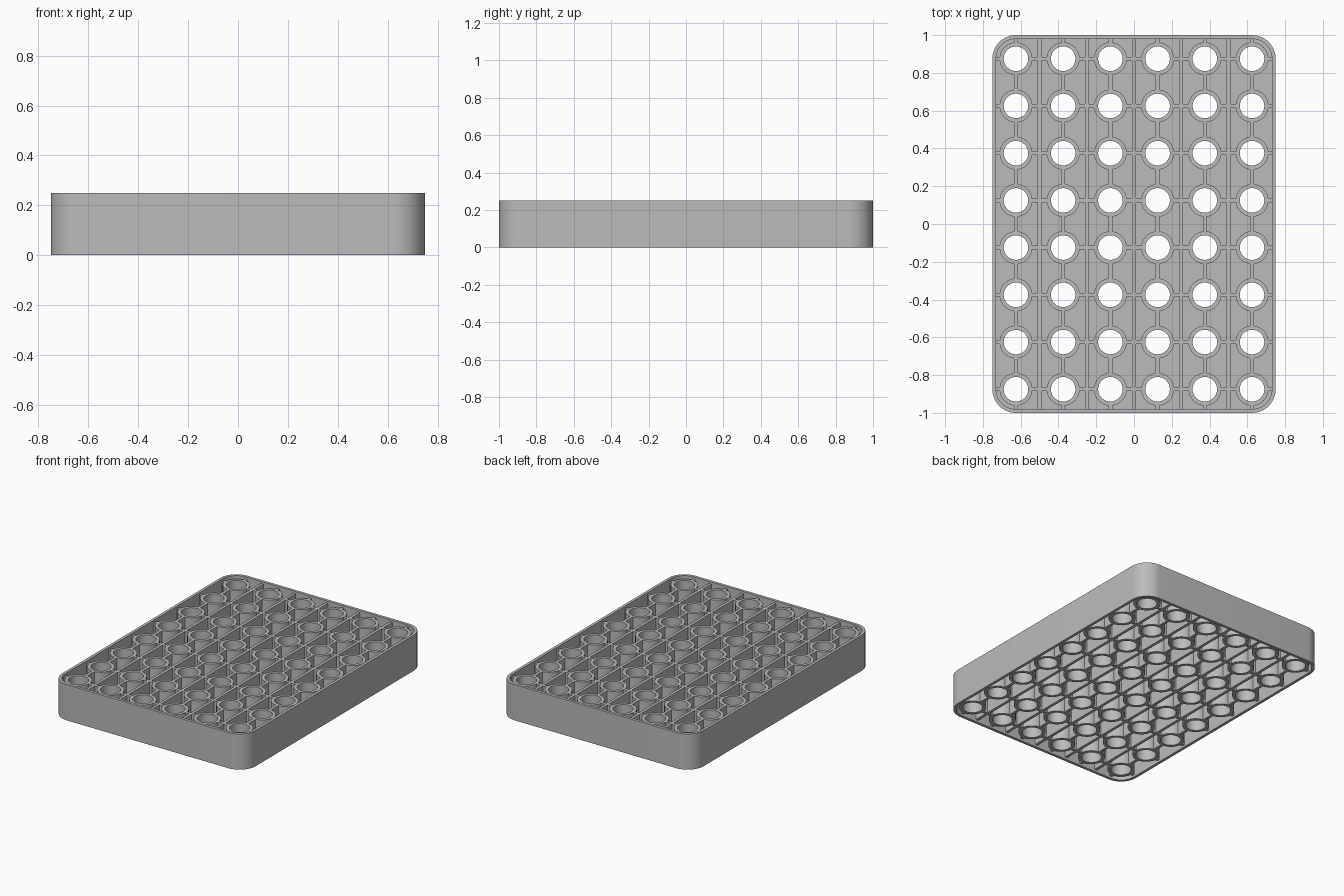
import bpy, bmesh
from math import cos, sin, pi, radians

if "Cube" in bpy.data.objects:
    bpy.data.objects.remove(bpy.data.objects["Cube"])

COLS, ROWS, PITCH = 6, 8, 0.25
HX, HY, H = 0.75, 1.0, 0.25
WALL = 0.02            # wall and rib thickness
LOW, HIGH = 0.015, 0.235   # inner parts sit just inside both rims
R_IN, R_OUT, SEG = 0.065, 0.087, 32
XS = [(i - (COLS - 1) / 2) * PITCH for i in range(COLS)]
YS = [(j - (ROWS - 1) / 2) * PITCH for j in range(ROWS)]

grey = bpy.data.materials.new("light_grey")
grey.use_nodes = True
colour = (0.5, 0.5, 0.5, 1)
grey.diffuse_color = colour
grey.node_tree.nodes["Principled BSDF"].inputs["Base Color"].default_value = colour


def finish(name, bm, smooth=False):
    bmesh.ops.recalc_face_normals(bm, faces=bm.faces)
    mesh = bpy.data.meshes.new(name)
    bm.to_mesh(mesh)
    bm.free()
    mesh.materials.append(grey)
    ob = bpy.data.objects.new(name, mesh)
    bpy.context.collection.objects.link(ob)
    if smooth:
        bpy.ops.object.select_all(action='DESELECT')
        ob.select_set(True)
        bpy.context.view_layer.objects.active = ob
        bpy.ops.object.shade_smooth_by_angle(angle=radians(30))


def box(bm, x0, x1, y0, y1, z0, z1):
    verts = bmesh.ops.create_cube(bm, size=1)["verts"]
    for v in verts:
        v.co.x = x1 if v.co.x > 0 else x0
        v.co.y = y1 if v.co.y > 0 else y0
        v.co.z = z1 if v.co.z > 0 else z0


def sleeve(bm, inner, outer, z0, z1):
    """Closed solid between two matching outlines."""
    loops = [[bm.verts.new((x, y, z)) for x, y in pts]
             for pts, z in ((inner, z0), (outer, z0), (outer, z1), (inner, z1))]
    n = len(inner)
    for k in range(4):
        a, b = loops[k], loops[(k + 1) % 4]
        for i in range(n):
            j = (i + 1) % n
            bm.faces.new((a[i], a[j], b[j], b[i]))


def circle(cx, cy, r):
    return [(cx + r * cos(2 * pi * i / SEG), cy + r * sin(2 * pi * i / SEG))
            for i in range(SEG)]


def rounded_rect(r, steps=12):
    pts = []
    for q, (sx, sy) in enumerate(((1, 1), (-1, 1), (-1, -1), (1, -1))):
        for k in range(steps + 1):
            a = (q + k / steps) * pi / 2
            pts.append((sx * XS[-1] + r * cos(a), sy * YS[-1] + r * sin(a)))
    return pts


def cell_edge(cx, cy):
    """Square outline of one floor cell, rounded at the tray corners."""
    pts = []
    corner = abs(cx) == XS[-1] and abs(cy) == YS[-1]
    for i in range(SEG):
        c, s = cos(2 * pi * i / SEG), sin(2 * pi * i / SEG)
        r = PITCH / 2 / max(abs(c), abs(s))
        if corner and c * cx > 0 and s * cy > 0:
            r = PITCH / 2 - WALL / 2
        dx = max(-0.118, min(0.118, r * c))
        y = max(-HY + WALL / 2, min(HY - WALL / 2, cy + r * s))
        pts.append((cx + dx, y))
    return pts


# Outer wall
bm = bmesh.new()
sleeve(bm, rounded_rect(PITCH / 2 - WALL), rounded_rect(PITCH / 2), 0, H)
finish("outer_wall", bm, True)

# Long dividers between the columns
bm = bmesh.new()
for x in XS[:-1]:
    mid = x + PITCH / 2
    box(bm, mid - WALL / 2, mid + WALL / 2, -HY + WALL / 2, HY - WALL / 2, LOW, HIGH)
finish("dividers", bm)

# Tubes and the pierced floor around them
tubes, floor = bmesh.new(), bmesh.new()
for x in XS:
    for y in YS:
        sleeve(tubes, circle(x, y, R_IN), circle(x, y, R_OUT), LOW, HIGH)
        sleeve(floor, circle(x, y, 0.076), cell_edge(x, y), H / 2 - 0.01, H / 2 + 0.01)
finish("tubes", tubes, True)
finish("floor", floor)

# Short ribs joining each tube to its neighbours and walls
bm = bmesh.new()
near, far, half = R_OUT - 0.003, PITCH / 2 - 0.005, WALL / 2
for x in XS:
    for y in YS:
        for s in (-1, 1):
            a, b = sorted((s * near, s * far))
            box(bm, x + a, x + b, y - half, y + half, LOW, HIGH)
            end = far if abs(y + s * PITCH) > HY else PITCH / 2
            a, b = sorted((s * near, s * end))
            box(bm, x - half, x + half, y + a, y + b, LOW, HIGH)
finish("ribs", bm)
